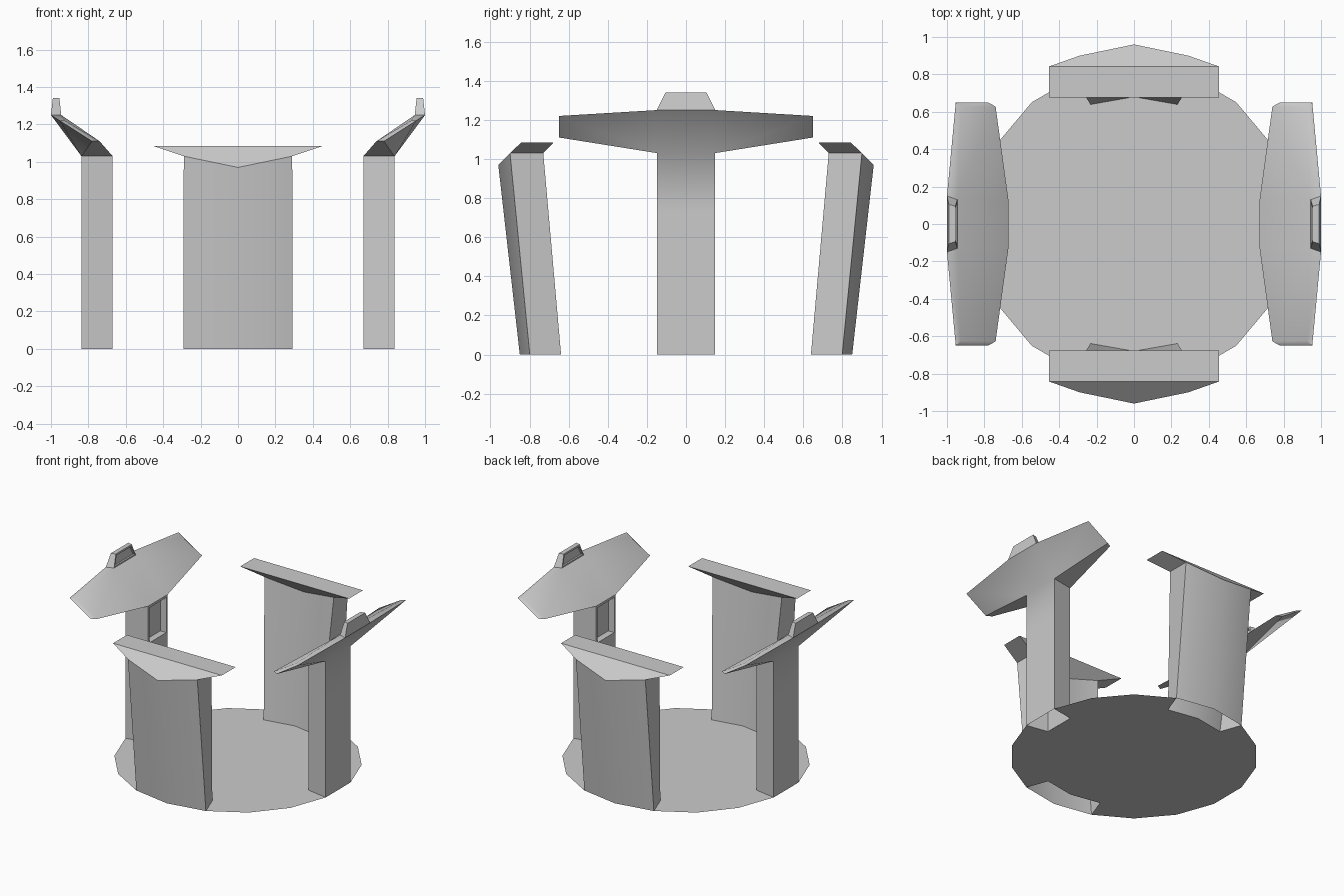
import bpy, bmesh
from math import radians, sin, cos

cube = bpy.data.objects.get("Cube")
if cube:
    bpy.data.objects.remove(cube, do_unlink=True)

GREY = (0.6, 0.6, 0.6, 1)
mat = bpy.data.materials.new("plain grey")
mat.use_nodes = True
mat.diffuse_color = GREY
mat.node_tree.nodes["Principled BSDF"].inputs["Base Color"].default_value = GREY

R_OUT, R_IN = 0.85, 0.68


def polar(r, deg, z=0.0):
    return (r * cos(radians(deg)), r * sin(radians(deg)), z)


def finish(bm, name, turn=0, smooth=True):
    mesh = bpy.data.meshes.new(name)
    bm.to_mesh(mesh)
    bm.free()
    mesh.materials.append(mat)
    ob = bpy.data.objects.new(name, mesh)
    bpy.context.collection.objects.link(ob)
    ob.rotation_euler.z = radians(turn)
    if smooth:
        bpy.ops.object.select_all(action='DESELECT')
        ob.select_set(True)
        bpy.context.view_layer.objects.active = ob
        bpy.ops.object.shade_smooth_by_angle(angle=radians(42))


def add_ring(bm, points):
    return [bm.verts.new(p) for p in points]


def bridge(bm, a, b, skip=()):
    n = len(a)
    return {i: bm.faces.new((a[i], a[(i + 1) % n], b[(i + 1) % n], b[i]))
            for i in range(n) if i not in skip}


def recess(bm, face, border, depth):
    bmesh.ops.inset_individual(bm, faces=[face], thickness=border)
    shift = face.normal * -depth
    inner = bmesh.ops.extrude_discrete_faces(bm, faces=[face])["faces"][0]
    bmesh.ops.translate(bm, verts=inner.verts, vec=shift)


# Floor: thin disc, notched around the four supports
bm = bmesh.new()
outline = []
for k in range(18):
    a = 10 + 20 * k
    if a in (90, 270):
        outline.append(polar(R_IN, a))
    elif a in (70, 250, 350):
        outline += [polar(R_OUT, a), polar(R_IN, a)]
    elif a in (110, 290, 10):
        outline += [polar(R_IN, a), polar(R_OUT, a)]
    else:
        outline.append(polar(R_OUT, a))
bm.faces.new(add_ring(bm, outline))
finish(bm, "floor", smooth=False)


# Leaning curved walls with a flared cap
def wall(name, turn):
    bm = bmesh.new()
    base = add_ring(bm, [polar(R_OUT, a) for a in (110, 90, 70)]
                    + [polar(R_IN, a) for a in (70, 90, 110)])
    rim = add_ring(bm, [(x, y + dy, z) for y, s in ((0.9, 1), (0.73, -1))
                        for x, dy, z in ((-0.29 * s, 0, 1.03), (0, 0.06, 0.97),
                                         (0.29 * s, 0, 1.03))])
    top = add_ring(bm, [(x * s, y, 1.085) for y, s in ((0.842, 1), (0.677, -1))
                        for x in (-0.455, 0, 0.455)])
    bridge(bm, base, rim)
    bridge(bm, rim, top)
    bm.faces.new(top)
    bmesh.ops.recalc_face_normals(bm, faces=bm.faces)
    finish(bm, name, turn)


wall("back_wall", 0)
wall("front_wall", 180)


# Upright pillars with a winged, outward sloping plate and a top block
def pillar(name, turn):
    bm = bmesh.new()

    def ring(xo, yo, xi, yi, z):
        return add_ring(bm, [(xo, -yo, z), (xo, yo, z), (xi, yi, z), (xi, -yi, z)])

    base = ring(0.837, 0.148, 0.67, 0.118, 0)
    mid = ring(0.837, 0.148, 0.67, 0.118, 0.73)
    rim = ring(0.837, 0.148, 0.67, 0.118, 1.03)
    high = ring(1.0, 0.15, 0.945, 0.13, 1.25)
    block = ring(0.99, 0.105, 0.955, 0.095, 1.34)
    bridge(bm, base, mid)
    window = bridge(bm, mid, rim)[2]
    bridge(bm, rim, high, skip=(1, 3))
    panel = bridge(bm, high, block)[2]
    bm.faces.new(block)

    # wings: four-sided tubes out to each tip
    for s, o, i in ((-1, 0, 3), (1, 1, 2)):
        tip = add_ring(bm, [(0.78, 0.65 * s, 1.11), (0.953, 0.65 * s, 1.22),
                            (0.925, 0.625 * s, 1.22), (0.74, 0.628 * s, 1.11)])
        bridge(bm, [rim[o], high[o], high[i], rim[i]], tip)
        bm.faces.new(tip)

    bmesh.ops.recalc_face_normals(bm, faces=bm.faces)
    bm.normal_update()
    recess(bm, window, 0.025, 0.05)
    recess(bm, panel, 0.015, 0.015)
    finish(bm, name, turn)


pillar("left_pillar", 0)
pillar("right_pillar", 180)
